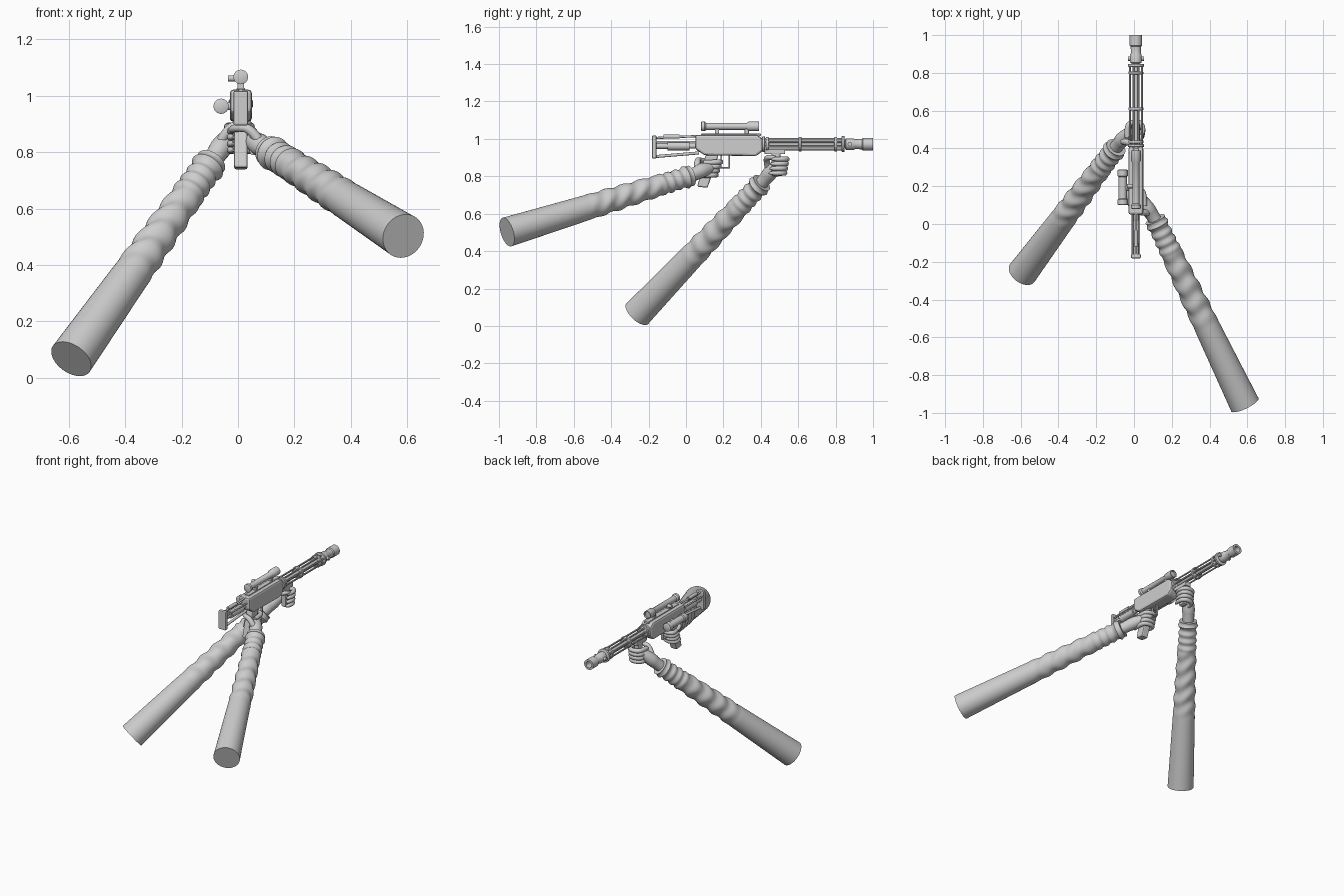
import bpy, bmesh, math
from mathutils import Vector

old = bpy.data.objects.get("Cube")
if old:
    bpy.data.objects.remove(old)

grey = bpy.data.materials.new("plain grey")
grey.use_nodes = True
grey.diffuse_color = (0.62, 0.62, 0.62, 1)
grey.node_tree.nodes["Principled BSDF"].inputs["Base Color"].default_value = (0.62, 0.62, 0.62, 1)

GX = 0.01      # gun centre line
BZ = 0.972     # barrel height


def finish(obj, smooth=True, angle=40):
    obj.data.materials.clear()
    obj.data.materials.append(grey)
    bpy.ops.object.select_all(action='DESELECT')
    obj.select_set(True)
    bpy.context.view_layer.objects.active = obj
    if smooth:
        bpy.ops.object.shade_smooth_by_angle(angle=math.radians(angle))
    return obj


def from_bmesh(name, bm, **kw):
    bmesh.ops.recalc_face_normals(bm, faces=bm.faces)
    mesh = bpy.data.meshes.new(name)
    bm.to_mesh(mesh)
    bm.free()
    obj = bpy.data.objects.new(name, mesh)
    bpy.context.collection.objects.link(obj)
    return finish(obj, **kw)


def lathe(name, base, direction, profile, seg=20, wave=None, **kw):
    """Turn (distance, radius) pairs about an axis; wave may add to the radius."""
    base = Vector(base)
    rot = Vector(direction).to_track_quat('Z', 'Y')
    bm = bmesh.new()
    rings = []
    for d, r in profile:
        ring = []
        for i in range(seg):
            a = math.tau * i / seg
            rr = r + (wave(d, a) if wave else 0)
            ring.append(bm.verts.new(base + rot @ Vector((rr * math.cos(a), rr * math.sin(a), d))))
        rings.append(ring)
    for lo, hi in zip(rings, rings[1:]):
        for i in range(seg):
            j = (i + 1) % seg
            bm.faces.new((lo[i], lo[j], hi[j], hi[i]))
    bm.faces.new(rings[0][::-1])
    bm.faces.new(rings[-1])
    return from_bmesh(name, bm, **kw)


def along_y(name, x, z, profile, seg=20):
    return lathe(name, (x, 0, z), (0, 1, 0), profile, seg)


def rod(name, a, b, r, seg=12):
    a, b = Vector(a), Vector(b)
    return lathe(name, a, b - a, [(0, r), ((b - a).length, r)], seg)


def slab(name, outline, x, width, bevel=0.004):
    """Extrude a (y, z) outline sideways and bevel its edges."""
    bm = bmesh.new()
    face = bm.faces.new([bm.verts.new((x - width / 2, y, z)) for y, z in outline])
    out = bmesh.ops.extrude_face_region(bm, geom=[face])
    bmesh.ops.translate(bm, vec=(width, 0, 0),
                        verts=[g for g in out["geom"] if isinstance(g, bmesh.types.BMVert)])
    obj = from_bmesh(name, bm, smooth=False)
    if bevel:
        mod = obj.modifiers.new("edges", 'BEVEL')
        mod.width, mod.segments = bevel, 2
    return obj


def box(name, y0, y1, z0, z1, x=GX, width=0.03, bevel=0.003):
    return slab(name, [(y0, z0), (y1, z0), (y1, z1), (y0, z1)], x, width, bevel)


def tube(name, points, radii):
    """Smooth tube through a few control points."""
    cu = bpy.data.curves.new(name, 'CURVE')
    cu.dimensions = '3D'
    cu.bevel_depth, cu.bevel_resolution, cu.resolution_u = 1, 4, 6
    cu.use_fill_caps = True
    sp = cu.splines.new('NURBS')
    sp.points.add(len(points) - 1)
    for p, co, r in zip(sp.points, points, radii):
        p.co = (*co, 1)
        p.radius = r
    sp.use_endpoint_u, sp.order_u = True, 3
    obj = bpy.data.objects.new(name, cu)
    bpy.context.collection.objects.link(obj)
    bpy.ops.object.select_all(action='DESELECT')
    obj.select_set(True)
    bpy.context.view_layer.objects.active = obj
    bpy.ops.object.convert(target='MESH')
    return finish(bpy.context.object, angle=60)


# Receiver
slab("receiver", [(0.05, 0.945), (0.10, 0.912), (0.375, 0.908), (0.41, 0.935),
                  (0.41, 1.0), (0.38, 1.022), (0.05, 1.022)], GX, 0.078, 0.012)
box("receiver_top_rail", 0.08, 0.4, 1.015, 1.028, width=0.03)

# Stock frame
box("butt_plate", -0.182, -0.158, 0.895, 1.018, width=0.052, bevel=0.006)
rod("stock_top_rod", (GX, -0.16, 1.005), (GX, 0.06, 1.015), 0.006)
along_y("stock_top_sleeve", GX, 1.012, [(-0.12, 0.011), (-0.035, 0.011)], 14)
rod("stock_lower_rod", (GX, -0.17, 0.905), (GX, 0.07, 0.925), 0.008)
along_y("stock_core", GX, 0.962, [(-0.16, 0.015), (-0.1, 0.015), (-0.1, 0.023),
                                  (0.02, 0.023), (0.02, 0.013), (0.06, 0.013)])
for side in (-1, 1):
    rod("stock_side_rod", (GX + side * 0.018, -0.16, 0.985), (GX + side * 0.018, 0.06, 0.985), 0.005)

# Scope with mounts and knob
along_y("scope", GX, 1.067, [(0.08, 0.018), (0.083, 0.026), (0.1, 0.026), (0.108, 0.019),
                             (0.325, 0.019), (0.335, 0.026), (0.39, 0.026),
                             (0.39, 0.021), (0.382, 0.019)], 24)
for y in (0.165, 0.325):
    box("scope_mount", y - 0.011, y + 0.011, 1.02, 1.056, width=0.024)
rod("scope_knob", (GX, 0.2, 1.062), (-0.036, 0.2, 1.062), 0.011)

# Side canister
along_y("side_canister", -0.06, 0.963, [(0.1, 0.022), (0.103, 0.027), (0.13, 0.027), (0.135, 0.022),
                                        (0.25, 0.022), (0.255, 0.027), (0.285, 0.027), (0.288, 0.022)], 24)
rod("canister_bracket", (-0.06, 0.19, 0.963), (0, 0.19, 0.963), 0.014)

# Barrel with a cage of rods
along_y("barrel", GX, BZ, [(0.4, 0.019), (0.87, 0.019)])
for i in range(8):
    a = math.tau * (i + 0.5) / 8
    x, z = GX + 0.034 * math.cos(a), BZ + 0.031 * math.sin(a)
    rod("cage_rod", (x, 0.4, z), (x, 0.845, z), 0.005, 8)
for y, r in ((0.415, 0.042), (0.435, 0.039), (0.61, 0.039), (0.8, 0.039), (0.84, 0.043)):
    along_y("cage_ring", GX, BZ, [(y - 0.008, r - 0.004), (y - 0.006, r), (y + 0.006, r), (y + 0.008, r - 0.004)])
along_y("muzzle", GX, BZ, [(0.85, 0.024), (0.855, 0.031), (0.895, 0.031), (0.905, 0.026), (0.94, 0.028),
                           (0.945, 0.033), (1.0, 0.033), (1.0, 0.02), (0.95, 0.018)], 24)
for side in (-1, 1):
    rod("muzzle_lug", (GX, 0.876, BZ), (GX + side * 0.043, 0.876, BZ), 0.012)

# Grip, trigger and guard, front handle
slab("pistol_grip", [(0.06, 0.745), (0.115, 0.738), (0.175, 0.915), (0.105, 0.915)], GX, 0.048, 0.008)
for y0, y1, z0, z1 in ((0.15, 0.235, 0.843, 0.85), (0.228, 0.236, 0.843, 0.915), (0.185, 0.193, 0.862, 0.915)):
    box("trigger_guard", y0, y1, z0, z1, width=0.014, bevel=0.002)
box("front_handle", 0.458, 0.505, 0.8, 0.93, width=0.036, bevel=0.01)
box("handle_clamp", 0.42, 0.53, 0.918, 0.945, width=0.045, bevel=0.005)


# Sleeves: smooth upper arm, spiral folds, then ribbed cuff
def sleeve(name, shoulder, wrist, twist):
    shoulder, wrist = Vector(shoulder), Vector(wrist)
    length = (wrist - shoulder).length
    steps = 110

    def radius(t):
        return 0.08 - 0.029 * t

    def folds(d, a):
        t = d / length
        window = max(0, min(1, (t - 0.42) / 0.1)) * max(0, min(1, (0.86 - t) / 0.08))
        rib = 0.0045 * math.sin((t - 0.83) * math.tau / 0.043) if t > 0.83 else 0
        fold = 0.0045 * math.sin(68 * t + twist * a + 1.2 * math.sin(2 * a))
        return window * fold + rib + (0.006 if t > 0.97 else 0)

    profile = [(length * i / steps, radius(i / steps)) for i in range(steps + 1)]
    lathe(name, shoulder, wrist - shoulder, profile, 36, folds, angle=50)


sleeve("left_sleeve", (0.587, -0.957, 0.502), (0.112, 0.025, 0.803), 1)
sleeve("right_sleeve", (-0.592, -0.26, 0.066), (-0.095, 0.405, 0.765), -1)

# Hand on the pistol grip
tube("left_palm", [(0.135, -0.02, 0.79), (0.10, 0.045, 0.81), (0.065, 0.09, 0.835), (0.042, 0.135, 0.845)],
     [0.036, 0.034, 0.043, 0.026])
for i in range(4):
    z, y = 0.876 - 0.023 * i, -0.008 * i
    tube("left_finger", [(0.055, 0.095 + y, z - 0.004), (0.056, 0.165 + y, z), (0.03, 0.186 + y, z),
                         (-0.012, 0.186 + y, z), (-0.03, 0.165 + y, z), (-0.022, 0.12 + y, z), (-0.018, 0.11 + y, z)],
         [0.014, 0.014, 0.013, 0.013, 0.013, 0.011, 0.004])
tube("left_thumb", [(0.075, 0.06, 0.84), (0.045, 0.06, 0.885), (0, 0.07, 0.888), (-0.026, 0.11, 0.88), (-0.026, 0.14, 0.878)],
     [0.018, 0.017, 0.014, 0.013, 0.005])

# Hand on the front handle
tube("right_palm", [(-0.13, 0.36, 0.715), (-0.085, 0.42, 0.78), (-0.055, 0.455, 0.825), (-0.022, 0.49, 0.865)],
     [0.036, 0.034, 0.043, 0.028])
for i in range(4):
    z, y = 0.892 - 0.025 * i, -0.004 * i
    tube("right_finger", [(-0.035, 0.46 + y, z - 0.004), (-0.04, 0.515 + y, z), (-0.012, 0.54 + y, z),
                          (0.03, 0.54 + y, z), (0.05, 0.51 + y, z), (0.042, 0.465 + y, z), (0.038, 0.455 + y, z)],
         [0.014, 0.014, 0.014, 0.014, 0.013, 0.011, 0.004])
tube("right_thumb", [(-0.06, 0.44, 0.84), (-0.035, 0.43, 0.885), (0.005, 0.432, 0.9), (0.04, 0.46, 0.902), (0.044, 0.48, 0.903)],
     [0.018, 0.017, 0.014, 0.013, 0.005])
